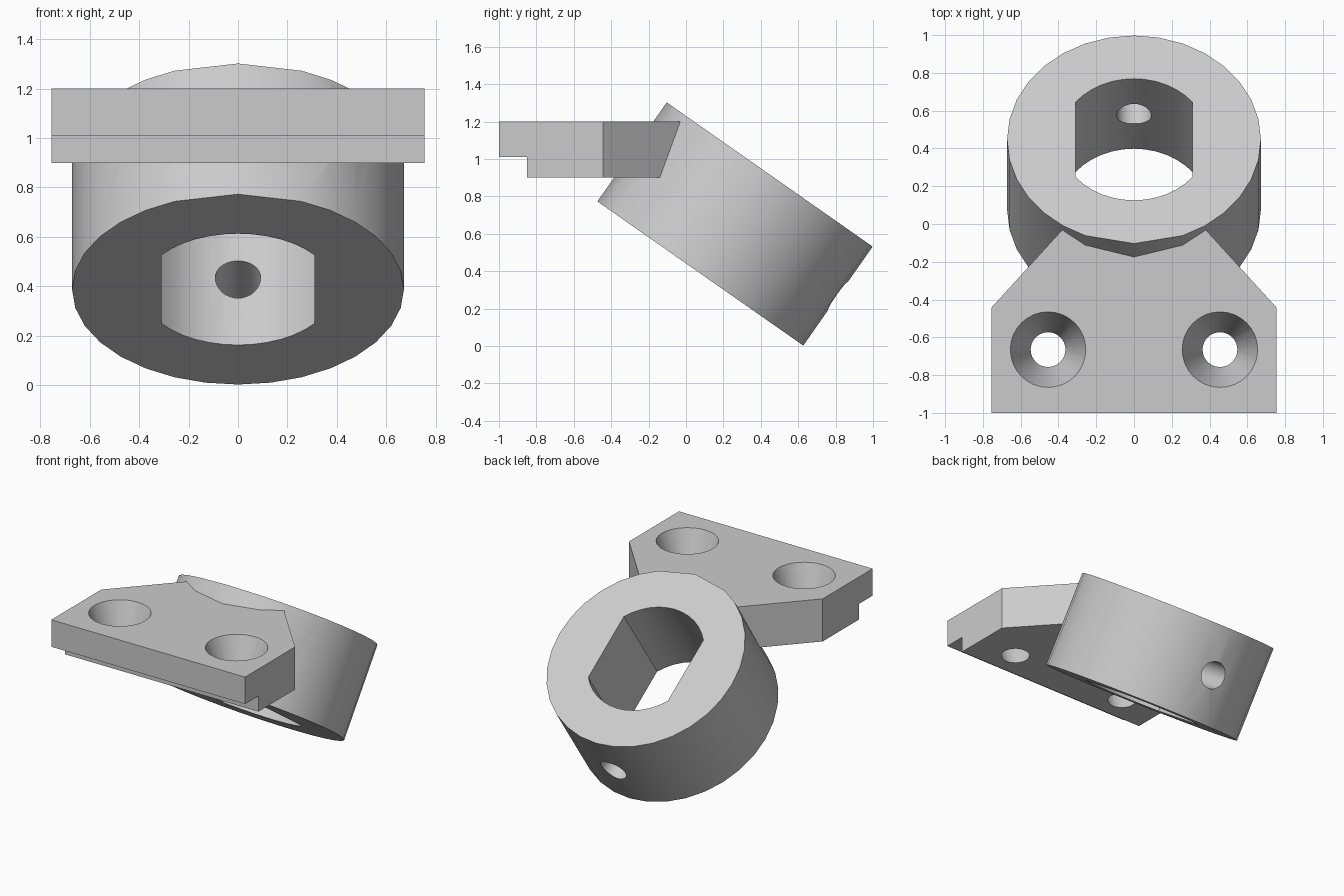
import bpy, bmesh
from math import sin, cos, acos, pi, radians
from mathutils import Matrix

cube = bpy.data.objects.get("Cube")
if cube:
    bpy.data.objects.remove(cube, do_unlink=True)

gray = bpy.data.materials.new("plain_gray")
gray.use_nodes = True
color = (0.6, 0.6, 0.6, 1)
gray.diffuse_color = color
gray.node_tree.nodes["Principled BSDF"].inputs["Base Color"].default_value = color

TILT = Matrix.Translation((0, 0.262, 0.652)) @ Matrix.Rotation(radians(-35), 4, 'X')
RADIUS, HALF = 0.672, 0.323


def finish(name, bm, matrix):
    bm.transform(matrix)
    bmesh.ops.recalc_face_normals(bm, faces=bm.faces)
    mesh = bpy.data.meshes.new(name)
    bm.to_mesh(mesh)
    bm.free()
    mesh.materials.append(gray)
    obj = bpy.data.objects.new(name, mesh)
    bpy.context.collection.objects.link(obj)
    return obj


def prism(name, outline, z0, z1, matrix=Matrix()):
    bm = bmesh.new()
    low = [bm.verts.new((x, y, z0)) for x, y in outline]
    high = [bm.verts.new((x, y, z1)) for x, y in outline]
    bm.faces.new(low)
    bm.faces.new(high)
    n = len(low)
    for i in range(n):
        j = (i + 1) % n
        bm.faces.new((low[i], low[j], high[j], high[i]))
    return finish(name, bm, matrix)


def cone(name, r_low, r_high, depth, matrix, sides=32):
    bm = bmesh.new()
    bmesh.ops.create_cone(bm, cap_ends=True, segments=sides, radius1=r_low,
                          radius2=r_high, depth=depth)
    return finish(name, bm, matrix)


def combine(target, other, operation):
    mod = target.modifiers.new(operation.lower(), 'BOOLEAN')
    mod.operation = operation
    mod.solver = 'EXACT'
    mod.object = other
    bpy.context.view_layer.objects.active = target
    bpy.ops.object.modifier_apply(modifier=mod.name)
    bpy.data.objects.remove(other, do_unlink=True)


# Tilted ring, with a wider facet on the side that meets the plate
steps = [i for i in range(32) if i not in (23, 25)]
ring = prism("clamp_ring", [(RADIUS * cos(i * pi / 16), RADIUS * sin(i * pi / 16))
                            for i in steps], -HALF, HALF, TILT)

# Bore with two flat sides
flat, bore_r = 0.31, 0.393
start = acos(flat / bore_r)
arc = [start + (pi - 2 * start) * i / 12 for i in range(13)]
bore = [(bore_r * cos(a + turn), bore_r * sin(a + turn)) for turn in (0, pi) for a in arc]
combine(ring, prism("bore_cutter", bore, -1, 1, TILT), 'DIFFERENCE')

# Radial screw hole through the low side of the ring
hole_at = TILT @ Matrix.Translation((0, 0.6, 0)) @ Matrix.Rotation(pi / 2, 4, 'X')
combine(ring, cone("screw_cutter", 0.092, 0.092, 0.7, hole_at), 'DIFFERENCE')

# Mounting plate with tapered shoulders running into the ring
right_side = [(0.755, -1), (0.755, -0.443), (0.3, 0.057)]
plate = prism("mounting_plate", right_side + [(-x, y) for x, y in reversed(right_side)],
              0.9, 1.2)

# Step under the front edge
combine(plate, prism("step_cutter", [(-1, -1.2), (1, -1.2), (1, -0.85), (-1, -0.85)],
                     0.7, 1.01), 'DIFFERENCE')

# Countersunk mounting holes
for side in (-1, 1):
    at = Matrix.Translation((side * 0.455, -0.665, 1.05))
    combine(plate, cone("countersink_cutter", 0.0885, 0.2035, 0.32, at), 'DIFFERENCE')

# Keep the plate out of the bore, then weld it to the ring
combine(plate, cone("core_cutter", 0.65, 0.65, 4, TILT, 64), 'DIFFERENCE')
combine(ring, plate, 'UNION')
ring.name = "angled_ring_bracket"

bpy.ops.object.select_all(action='DESELECT')
ring.select_set(True)
bpy.context.view_layer.objects.active = ring
bpy.ops.object.shade_smooth_by_angle(angle=radians(30))
